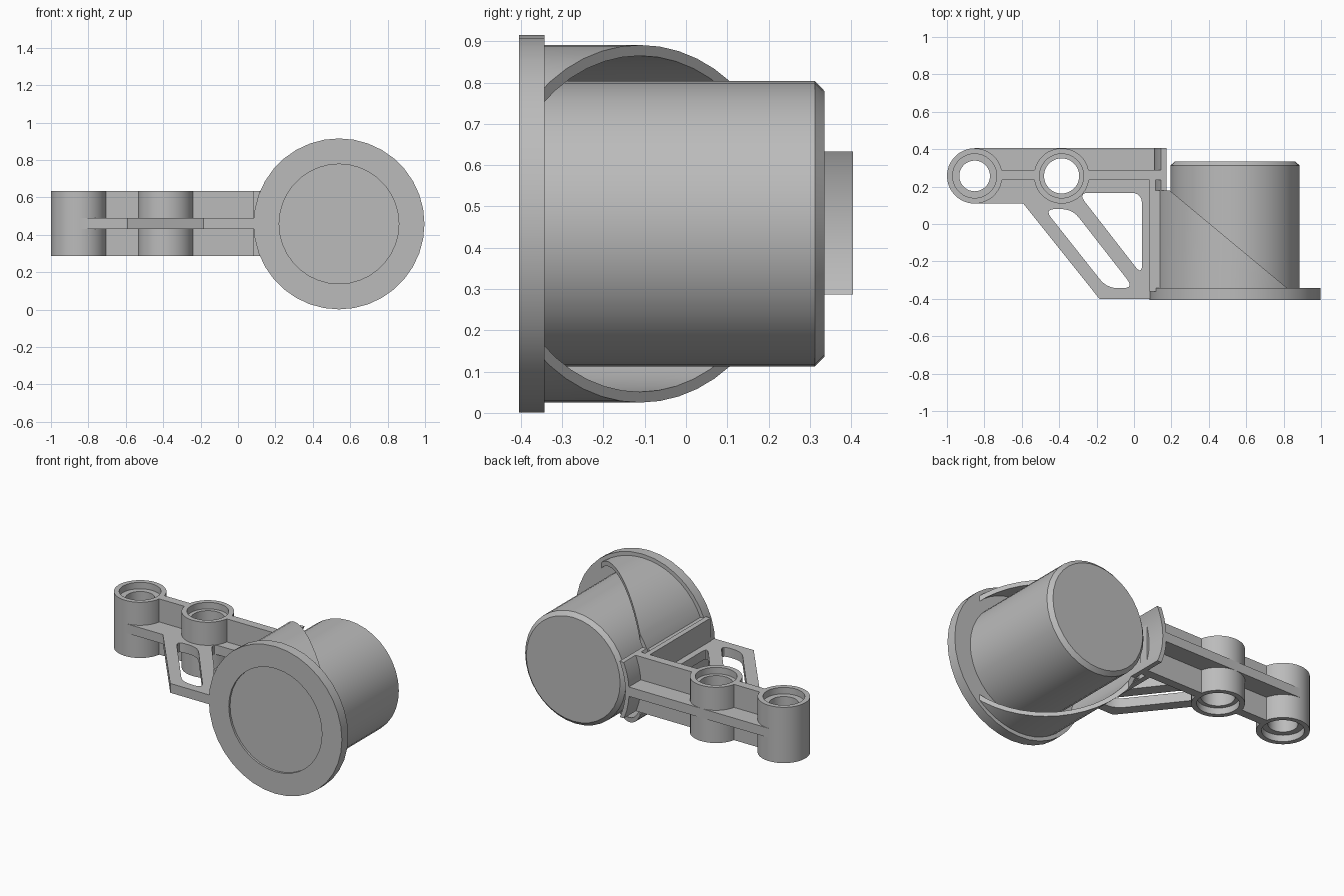
import bpy, bmesh, math
from mathutils import Vector, Matrix

if "Cube" in bpy.data.objects:
    bpy.data.objects.remove(bpy.data.objects["Cube"], do_unlink=True)

grey = bpy.data.materials.new("plain_grey")
grey.use_nodes = True
COLOUR = (0.5, 0.5, 0.5, 1)
grey.diffuse_color = COLOUR
grey.node_tree.nodes["Principled BSDF"].inputs["Base Color"].default_value = COLOUR

WX, WZ = 0.54, 0.458            # drum axis
LOW, HIGH = 0.287, 0.633        # arm height
WEB_LOW, WEB_HIGH = 0.432, 0.49  # thin web height
FLANGE_BACK = -0.343
BACK = 0.405


def finish(name, bm):
    bmesh.ops.recalc_face_normals(bm, faces=bm.faces)
    mesh = bpy.data.meshes.new(name)
    bm.to_mesh(mesh)
    bm.free()
    mesh.materials.append(grey)
    ob = bpy.data.objects.new(name, mesh)
    bpy.context.collection.objects.link(ob)
    return ob


def activate(ob):
    bpy.ops.object.select_all(action='DESELECT')
    ob.select_set(True)
    bpy.context.view_layer.objects.active = ob


def smooth(ob):
    activate(ob)
    bpy.ops.object.shade_smooth_by_angle(angle=math.radians(30))


def prism(name, outline, z0, z1):
    bm = bmesh.new()
    face = bm.faces.new([bm.verts.new((x, y, z0)) for x, y in outline])
    top = bmesh.ops.extrude_face_region(bm, geom=[face])["geom"]
    verts = [v for v in top if isinstance(v, bmesh.types.BMVert)]
    bmesh.ops.translate(bm, verts=verts, vec=(0, 0, z1 - z0))
    return finish(name, bm)


def block(name, x0, x1, y0, y1, z0, z1):
    return prism(name, [(x0, y0), (x1, y0), (x1, y1), (x0, y1)], z0, z1)


def lathe(name, profile, matrix, steps=36, closed=False):
    """Turn a (radius, height) profile around z, then place it."""
    bm = bmesh.new()
    verts = [bm.verts.new((r, 0, h)) for r, h in profile]
    edges = [bm.edges.new(p) for p in zip(verts, verts[1:])]
    if closed:
        edges.append(bm.edges.new((verts[-1], verts[0])))
    bmesh.ops.spin(bm, geom=verts + edges, axis=(0, 0, 1), cent=(0, 0, 0),
                   angle=math.tau, steps=steps, use_duplicate=False)
    bmesh.ops.remove_doubles(bm, verts=bm.verts, dist=1e-5)
    bm.transform(matrix)
    return finish(name, bm)


def boolean(ob, cutter, operation):
    mod = ob.modifiers.new("cut", 'BOOLEAN')
    mod.operation, mod.solver, mod.object = operation, 'EXACT', cutter
    activate(ob)
    bpy.ops.object.modifier_apply(modifier="cut")
    bpy.data.objects.remove(cutter, do_unlink=True)


def rounded(points, radius, steps=5):
    """Polygon with each corner replaced by a small curve."""
    pts, out = [Vector(p) for p in points], []
    for i, p in enumerate(pts):
        a = p + (pts[i - 1] - p).normalized() * radius
        b = p + (pts[(i + 1) % len(pts)] - p).normalized() * radius
        for k in range(steps + 1):
            t = k / steps
            out.append(a * (1 - t) ** 2 + p * 2 * t * (1 - t) + b * t * t)
    return out


# Drum axis: local z runs along +y
along_y = Matrix.Translation((WX, 0, WZ)) @ Matrix.Rotation(-math.pi / 2, 4, 'X')

# Flange disc with shallow front recess
smooth(lathe("flange_disc", [(0, -0.392), (0.32, -0.392), (0.32, -BACK),
                             (0.457, -BACK), (0.457, FLANGE_BACK), (0, FLANGE_BACK)], along_y))

# Drum with chamfered end
smooth(lathe("drum", [(0, -0.36), (0.346, -0.36), (0.346, 0.312),
                      (0.322, 0.335), (0, 0.335)], along_y))


# Shroud around the drum: one diagonal cut, one narrow strip to the arm end
def sleeve(name):
    return lathe(name, [(0.407, -0.37), (0.433, -0.37), (0.433, BACK), (0.407, BACK)],
                 along_y, steps=48, closed=True)


shroud = sleeve("shroud")
boolean(shroud, prism("shroud_cutter", [(0, -0.36), (0.84, -0.36), (0.19, 0.18), (0, 0.18)],
                      -0.1, 1.1), 'INTERSECT')
smooth(shroud)
strip = sleeve("shroud_strip")
boolean(strip, block("strip_cutter", 0, 0.3, 0.1, 0.5, LOW, HIGH), 'INTERSECT')
smooth(strip)

# Pin bosses with counterbored ends
BOSS_Y = 0.257
H = HIGH - LOW
STEP = 0.04
bosses = [("outer_boss", -0.852, 0.082), ("inner_boss", -0.387, 0.094)]
for name, x, hole in bosses:
    profile = [(0.148, 0), (0.148, H), (0.118, H), (0.118, H - STEP),
               (hole, H - STEP), (hole, STEP), (0.118, STEP), (0.118, 0)]
    smooth(lathe(name, profile, Matrix.Translation((x, BOSS_Y, LOW)), closed=True))

# Web plate with truss windows and boss openings
web = prism("web_plate", [(-0.852, 0.109), (-0.592, 0.109), (-0.185, -0.4), (0.1, -0.4),
                          (0.12, BACK), (-0.852, BACK)], WEB_LOW, WEB_HIGH)
windows = [[(-0.48, 0.08), (-0.33, 0.08), (0.0, -0.343), (-0.145, -0.343)],
           [(-0.3, 0.167), (0.043, 0.167), (0.043, -0.275)]]
for i, window in enumerate(windows):
    boolean(web, prism("window_cutter", rounded(window, 0.06), 0.3, 0.6), 'DIFFERENCE')
for name, x, hole in bosses:
    boolean(web, lathe("boss_cutter", [(0, 0.3), (0.13, 0.3), (0.13, 0.6), (0, 0.6)],
                       Matrix.Translation((x, BOSS_Y, 0))), 'DIFFERENCE')
smooth(web)

# Upright ribs along the arm and beside the shroud
block("rib_between_bosses", -0.73, -0.51, 0.235, 0.288, LOW, HIGH)
block("rib_to_shroud", -0.265, 0.15, 0.235, 0.288, LOW, HIGH)
block("rib_beside_shroud", 0.083, 0.115, -0.36, 0.24, LOW, HIGH)
block("rib_fillet", 0.11, 0.14, -0.36, 0.18, LOW + 0.004, HIGH - 0.004)
